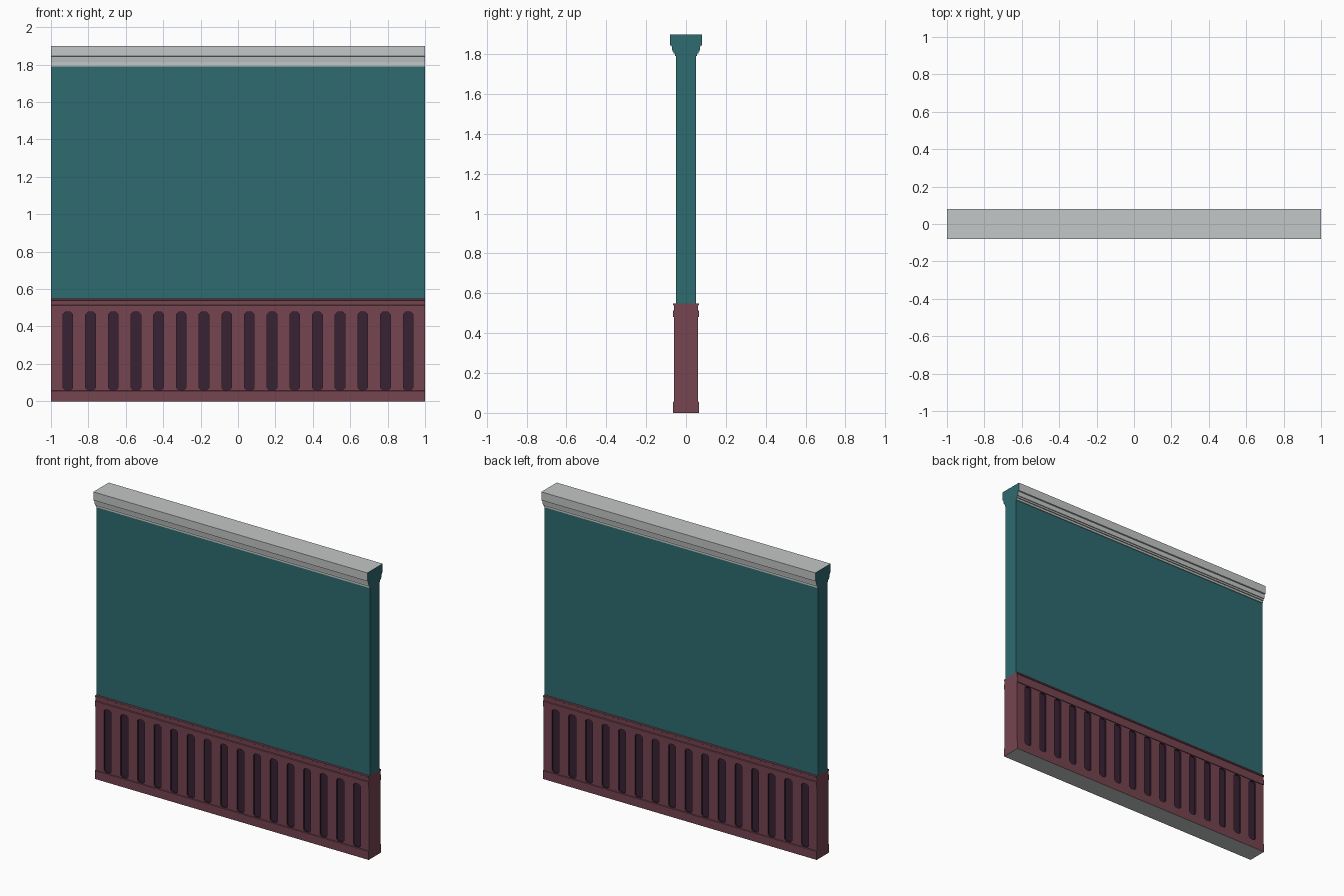
import bpy, bmesh

if "Cube" in bpy.data.objects:
    bpy.data.objects.remove(bpy.data.objects["Cube"])


def material(name, rgb):
    m = bpy.data.materials.new(name)
    m.diffuse_color = (*rgb, 1)
    m.use_nodes = True
    m.node_tree.nodes["Principled BSDF"].inputs["Base Color"].default_value = m.diffuse_color
    return m


teal = material("teal_paint", (0.027, 0.145, 0.162))
maroon = material("maroon_wood", (0.178, 0.058, 0.080))
plum = material("dark_plum", (0.041, 0.016, 0.034))
grey = material("pale_grey", (0.55, 0.57, 0.57))


def finish(bm, name, mats):
    bmesh.ops.recalc_face_normals(bm, faces=bm.faces)
    me = bpy.data.meshes.new(name)
    bm.to_mesh(me)
    bm.free()
    for m in mats:
        me.materials.append(m)
    ob = bpy.data.objects.new(name, me)
    bpy.context.collection.objects.link(ob)
    return ob


def prism(bm, points, offset):
    """Fill a polygon and extrude it by an offset."""
    face = bm.faces.new([bm.verts.new(p) for p in points])
    ext = bmesh.ops.extrude_face_region(bm, geom=[face], use_keep_orig=True)
    verts = [g for g in ext["geom"] if isinstance(g, bmesh.types.BMVert)]
    bmesh.ops.translate(bm, vec=offset, verts=verts)


def moulding(name, half, mats):
    """Run a (y, z) half profile, mirrored in y, along the full length."""
    bm = bmesh.new()
    loop = half + [(-y, z) for y, z in reversed(half)]
    prism(bm, [(-1, y, z) for y, z in loop], (2, 0, 0))
    return finish(bm, name, mats)


# Plain wall
moulding("wall_panel", [(0.05, 0.55), (0.05, 1.79)], [teal])

# Stepped crown moulding with teal cut ends
crown = moulding("crown_moulding", [
    (0.055, 1.79), (0.055, 1.804), (0.062, 1.804), (0.062, 1.815),
    (0.068, 1.815), (0.072, 1.843), (0.08, 1.845), (0.08, 1.90)], [grey, teal])
for p in crown.data.polygons:
    p.material_index = int(abs(p.normal.x) > 0.9)

# Wainscot with skirting and top rail
wainscot = moulding("wainscot", [
    (0.065, 0), (0.065, 0.055), (0.06, 0.057), (0.06, 0.48), (0.065, 0.48),
    (0.065, 0.513), (0.06, 0.516), (0.06, 0.538), (0.065, 0.541),
    (0.065, 0.55)], [maroon, plum, grey])

# Recessed slots with clipped corners, on both faces
bm = bmesh.new()
w, c, z0, z1 = 0.026, 0.012, 0.06, 0.477
outline = [(-w + c, z0), (w - c, z0), (w, z0 + c), (w, z1 - c),
           (w - c, z1), (-w + c, z1), (-w, z1 - c), (-w, z0 + c)]
for i in range(16):
    cx = (i - 7.5) * 0.1213
    for s in (-1, 1):
        prism(bm, [(cx + x, s * 0.05, z) for x, z in outline], (0, s * 0.05, 0))
cutter = finish(bm, "slot_cutter", [plum])
mod = wainscot.modifiers.new("slots", "BOOLEAN")
mod.operation = "DIFFERENCE"
mod.solver = "EXACT"
mod.object = cutter
bpy.context.view_layer.objects.active = wainscot
bpy.ops.object.modifier_apply(modifier=mod.name)
bpy.data.objects.remove(cutter)

# Slot recesses are plum, the underside is grey
for p in wainscot.data.polygons:
    x, y, z = p.center
    in_slot = abs(x) < 0.99 and 0.058 < z < 0.479 and 0.045 < abs(y) < 0.0595
    p.material_index = 1 if in_slot else 2 if z < 0.001 else 0
